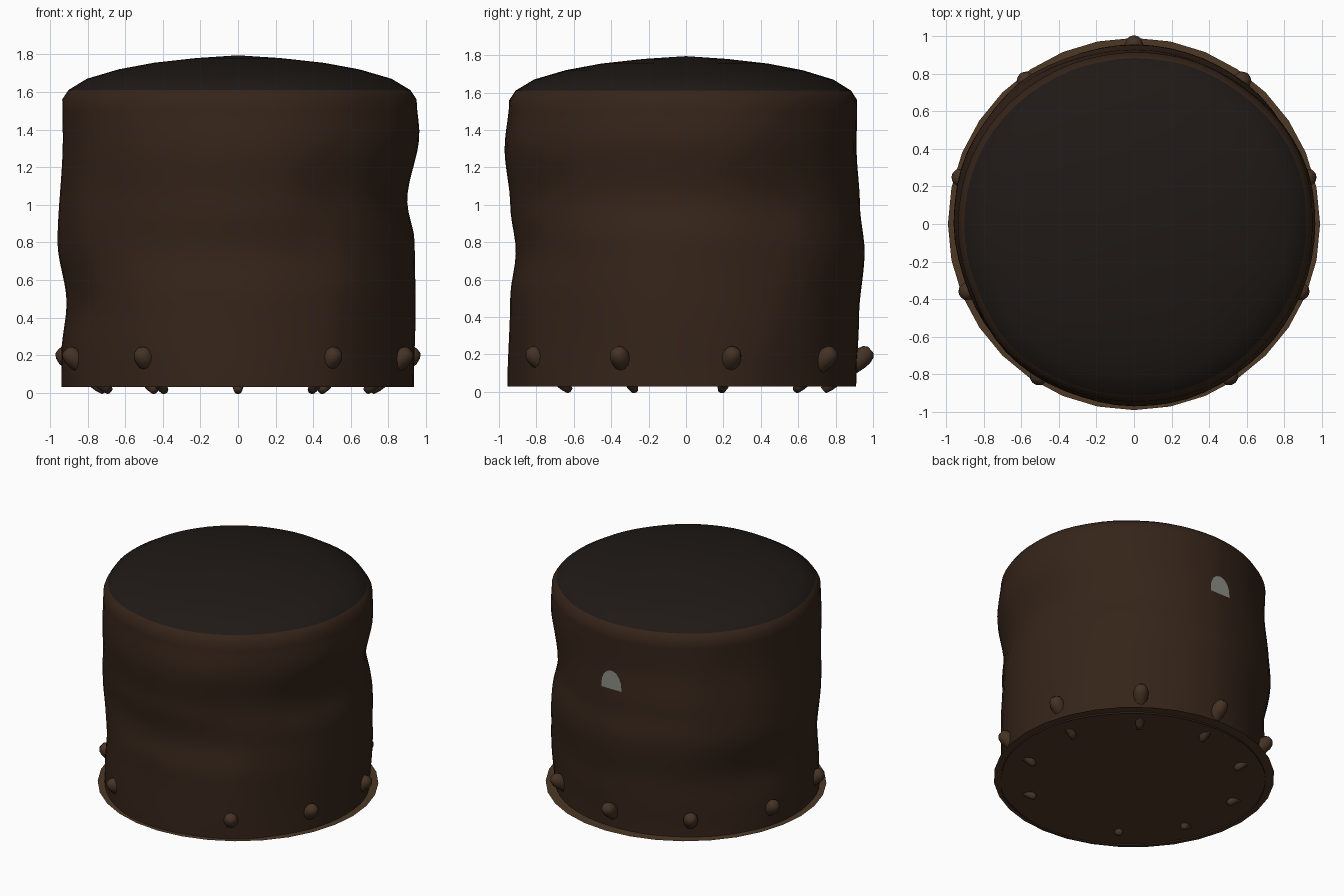
import bpy, bmesh, math
from mathutils import Vector, noise

if "Cube" in bpy.data.objects:
    bpy.data.objects.remove(bpy.data.objects["Cube"])


def material(name, rgb):
    m = bpy.data.materials.new(name)
    m.diffuse_color = (*rgb, 1)
    m.use_nodes = True
    m.node_tree.nodes["Principled BSDF"].inputs["Base Color"].default_value = m.diffuse_color
    return m


HIDE = material("hide", (0.036, 0.018, 0.010))
ROOF = material("dark_hide", (0.014, 0.010, 0.008))
WOOD = material("wood", (0.075, 0.040, 0.018))
PEG = material("peg_wood", (0.060, 0.032, 0.018))
GREY = material("patch_grey", (0.27, 0.27, 0.23))


def finish(bm, name, mats, smooth=True):
    mesh = bpy.data.meshes.new(name)
    bmesh.ops.recalc_face_normals(bm, faces=bm.faces)
    for f in bm.faces:
        f.smooth = smooth
    bm.to_mesh(mesh)
    bm.free()
    for m in mats:
        mesh.materials.append(m)
    ob = bpy.data.objects.new(name, mesh)
    bpy.context.collection.objects.link(ob)
    return ob


def sample(profile, z):
    for (z0, r0), (z1, r1) in zip(profile, profile[1:]):
        if z <= z1:
            t = (z - z0) / (z1 - z0)
            t = t * t * (3 - 2 * t)
            return r0 + (r1 - r0) * t
    return profile[-1][1]


# Hide cover: wavy wall, radius given on right, back, left and front
WALL = [
    [(0.03, .935), (.45, .945), (.8, .94), (1.02, .90), (1.38, .965), (1.56, .95)],
    [(0.03, .91), (.4, .925), (.75, .955), (1.0, .93), (1.3, .912), (1.56, .915)],
    [(0.03, .94), (.2, .94), (.48, .912), (.8, .96), (1.35, .932), (1.56, .935)],
    [(0.03, .955), (.5, .94), (.75, .91), (1.0, .94), (1.3, .97), (1.56, .945)],
]
# Roof rings: height and fraction of the rim radius
DOME = [(1.61, .965), (1.67, .86), (1.72, .68), (1.755, .48), (1.78, .24)]
SEG, ROWS = 64, 28


def wall_radius(a, z):
    q = a / (math.pi / 2)
    i = int(q) % 4
    t = q - int(q)
    t = t * t * (3 - 2 * t)
    r = sample(WALL[i], z) * (1 - t) + sample(WALL[(i + 1) % 4], z) * t
    fade = abs(math.sin(2 * a))
    n = noise.noise(Vector((2.2 * math.cos(a), 2.2 * math.sin(a), 1.6 * z)))
    return r + 0.02 * n * fade


bm = bmesh.new()
levels = [(0.03 + 1.53 * k / ROWS, 1) for k in range(ROWS + 1)] + DOME
rings = []
for z, s in levels:
    ring = []
    for k in range(SEG):
        a = 2 * math.pi * k / SEG
        r = wall_radius(a, min(z, 1.56)) * s
        ring.append(bm.verts.new((r * math.cos(a), r * math.sin(a), z)))
    rings.append(ring)
apex = bm.verts.new((0, 0, 1.795))
for j, (lo, hi) in enumerate(zip(rings, rings[1:])):
    for k in range(SEG):
        n = (k + 1) % SEG
        f = bm.faces.new((lo[k], lo[n], hi[n], hi[k]))
        f.material_index = int(j >= ROWS + 1)
for k in range(SEG):
    bm.faces.new((rings[-1][k], rings[-1][(k + 1) % SEG], apex)).material_index = 1
finish(bm, "hide_cover", [HIDE, ROOF])

# Thin wooden floor disc
bm = bmesh.new()
bmesh.ops.create_circle(bm, cap_ends=True, segments=32, radius=0.99)
bmesh.ops.translate(bm, verts=bm.verts, vec=(0, 0, 0.042))
finish(bm, "floor_disc", [WOOD], smooth=False)


# Slanted pegs: round head outside, tapered point coming out under the floor
def peg(name, angle):
    out = Vector((math.cos(angle), math.sin(angle), 0))
    up = Vector((0, 0, 1))
    tip = out * 0.725 + up * 0.0
    head = out * 0.965 + up * 0.205
    axis = (head - tip).normalized()
    side = axis.cross(up).normalized()
    over = axis.cross(side)
    length = (head - tip).length
    profile = [(0.012, .02), (0.05, .03), (0.18, .042), (length - .06, .052),
               (length - .02, .052), (length + .012, .042), (length + .03, .024)]
    bm = bmesh.new()
    rings = []
    for d, r in profile:
        rings.append([bm.verts.new(tip + axis * d + r * (
            side * math.cos(k * math.pi / 6) + over * math.sin(k * math.pi / 6)))
            for k in range(12)])
    for lo, hi in zip(rings, rings[1:]):
        for k in range(12):
            n = (k + 1) % 12
            bm.faces.new((lo[k], lo[n], hi[n], hi[k]))
    bm.faces.new(rings[0])
    bm.faces.new(rings[-1])
    finish(bm, name, [PEG])


peg("peg_back", math.pi / 2)
for i, deg in enumerate((53, 15, -22, -58)):
    peg(f"peg_right_{i + 1}", math.radians(deg))
    peg(f"peg_left_{i + 1}", math.radians(180 - deg))

# Small grey arched patch on the back wall
bm = bmesh.new()
arch = [(-.09, 1.12)] + [(-.09 * math.cos(t * math.pi / 10), 1.15 + .12 * math.sin(t * math.pi / 10))
                         for t in range(11)] + [(.09, 1.12)]
bm.faces.new([bm.verts.new((x - .01, 0.932, z)) for x, z in arch])
finish(bm, "back_patch", [GREY], smooth=False)
